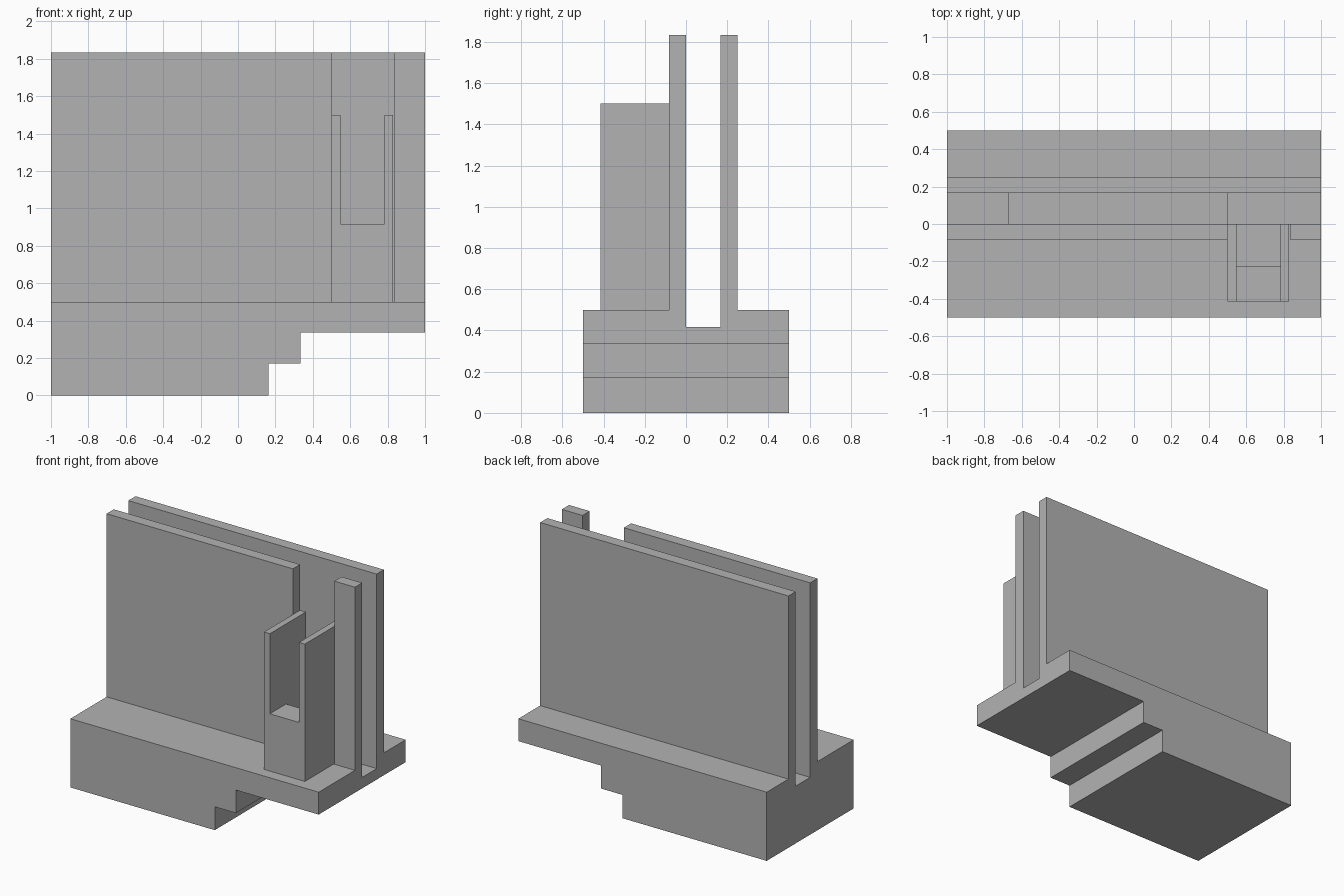
import bpy
import bmesh

cube = bpy.data.objects.get("Cube")
if cube:
    bpy.data.objects.remove(cube, do_unlink=True)

grey = bpy.data.materials.new("plain grey")
grey.use_nodes = True
colour = (0.45, 0.45, 0.45, 1)
grey.diffuse_color = colour
grey.node_tree.nodes["Principled BSDF"].inputs["Base Color"].default_value = colour


def extrude(name, outline, y0, y1):
    """Solid made from an x-z outline pushed from y0 to y1."""
    bm = bmesh.new()
    face = bm.faces.new([bm.verts.new((x, y0, z)) for x, z in outline])
    grown = bmesh.ops.extrude_face_region(bm, geom=[face])["geom"]
    moved = [v for v in grown if isinstance(v, bmesh.types.BMVert)]
    bmesh.ops.translate(bm, verts=moved, vec=(0, y1 - y0, 0))
    bmesh.ops.recalc_face_normals(bm, faces=bm.faces)
    mesh = bpy.data.meshes.new(name)
    bm.to_mesh(mesh)
    bm.free()
    mesh.materials.append(grey)
    obj = bpy.data.objects.new(name, mesh)
    bpy.context.collection.objects.link(obj)
    return obj


def box(name, x0, x1, y0, y1, z0, z1):
    return extrude(name, [(x0, z0), (x1, z0), (x1, z1), (x0, z1)], y0, y1)


def cut(target, *limits):
    """Subtract a hidden box from the target."""
    cutter = box(target.name + "_cutter", *limits)
    cutter.hide_render = True
    cutter.hide_set(True)
    cutter.display_type = 'WIRE'
    mod = target.modifiers.new("cut", 'BOOLEAN')
    mod.operation = 'DIFFERENCE'
    mod.solver = 'EXACT'
    mod.object = cutter


TOP = 1.833      # top of the upright panels
DECK = 0.5       # top of the base
SLOT = 0.167     # back of the slot, which starts at y = 0

# Base with a stepped underside, a long slot and a shallow recess in its floor
base = extrude("stepped_base", [
    (-1, 0), (0.163, 0), (0.163, 0.17), (0.333, 0.17),
    (0.333, 0.337), (1, 0.337), (1, DECK), (-1, DECK)], -0.5, 0.5)
cut(base, -1.1, 1.1, 0, SLOT, 0.417, 0.7)
cut(base, -0.667, 0.5, 0, SLOT, 0.38, 0.6)

# Upright panels on both sides of the slot
box("back_panel", -1, 1, SLOT, 0.25, DECK, TOP)
box("front_panel", -1, 0.5, -0.083, 0, DECK, TOP)
box("front_post", 0.834, 1, -0.083, 0, DECK, TOP)

# Feed chute: open top and front window, hollow behind its thick front wall
chute = box("feed_chute", 0.5, 0.829, -0.415, 0, DECK, 1.5)
cut(chute, 0.547, 0.782, -0.6, 0.1, 0.917, 1.7)
cut(chute, 0.547, 0.782, -0.228, 0.1, 0.4, 1.6)
